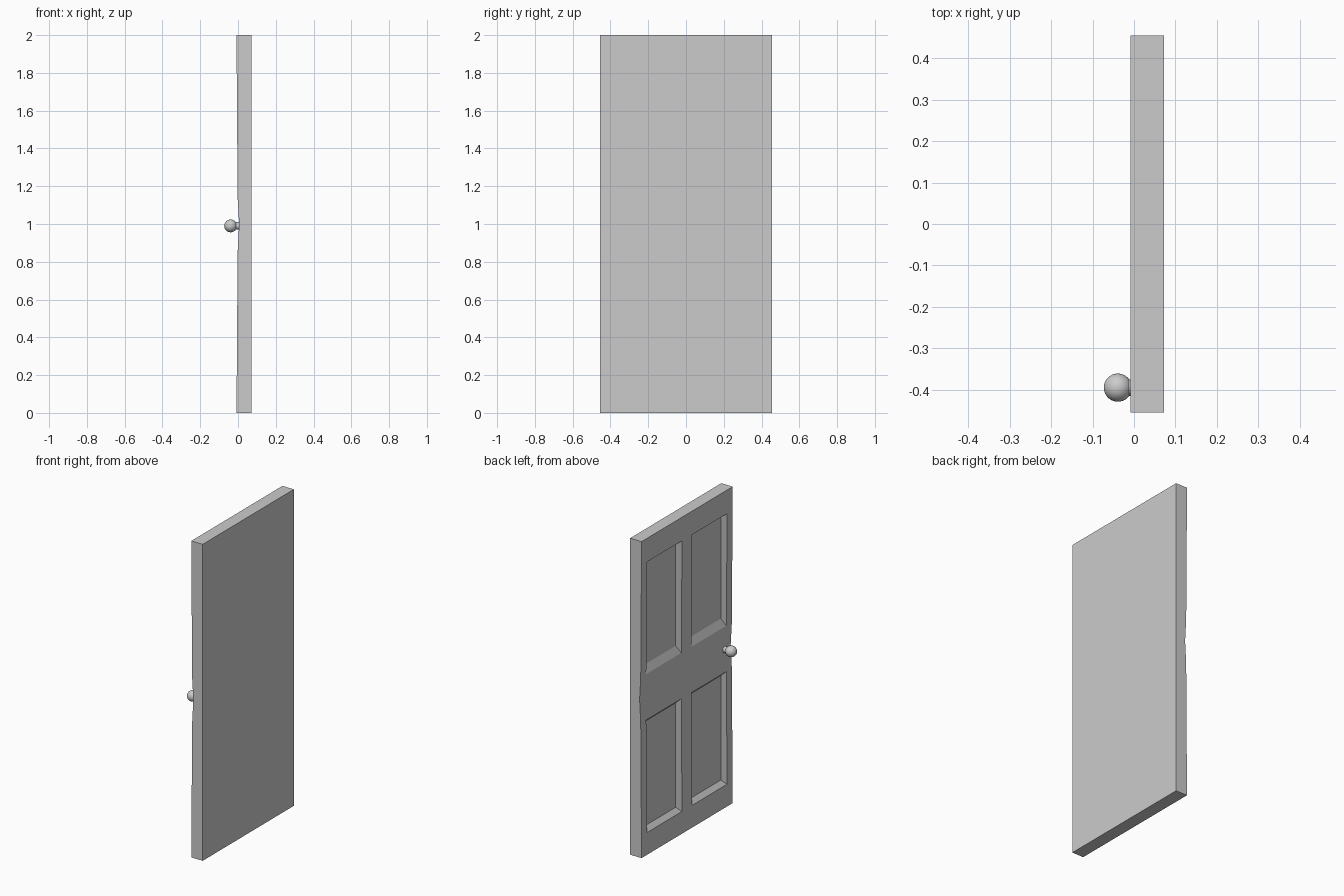
import bpy, bmesh, math

if "Cube" in bpy.data.objects:
    bpy.data.objects.remove(bpy.data.objects["Cube"])

# Grid lines of the panelled face; its surface dips slightly at mid height
YS = [-0.455, -0.40, -0.05, 0.05, 0.40, 0.455]
ZS = [0.0, 0.14, 0.85, 1.0, 1.14, 1.85, 2.0]
XS = [-0.008, -0.007, -0.002, 0.006, -0.002, -0.007, -0.008]
BACK, FLOOR = 0.072, 0.018
# Bottom bevel width for each row that holds sunken panels
PANEL_ROWS = {1: 0.03, 4: 0.05}
PANEL_COLS = (1, 3)


def make_door():
    bm = bmesh.new()
    front = [[bm.verts.new((x, y, z)) for y in YS] for x, z in zip(XS, ZS)]
    for j in range(len(ZS) - 1):
        for i in range(len(YS) - 1):
            ring = [front[j][i], front[j + 1][i],
                    front[j + 1][i + 1], front[j][i + 1]]
            if j in PANEL_ROWS and i in PANEL_COLS:
                # sunken panel with sloping sides
                y0, y1 = YS[i] + 0.027, YS[i + 1] - 0.027
                z0, z1 = ZS[j] + PANEL_ROWS[j], ZS[j + 1] - 0.02
                inner = [bm.verts.new((FLOOR, y, z)) for y, z in
                         ((y0, z0), (y0, z1), (y1, z1), (y1, z0))]
                for k in range(4):
                    n = (k + 1) % 4
                    bm.faces.new((ring[k], ring[n], inner[n], inner[k]))
                bm.faces.new(inner)
            else:
                bm.faces.new(ring)
    # flat edges and flat back
    left = [row[0] for row in front]
    right = [row[-1] for row in front]
    b = [bm.verts.new((BACK, y, z)) for y, z in
         ((YS[0], 0), (YS[-1], 0), (YS[-1], 2), (YS[0], 2))]
    bm.faces.new(b)
    bm.faces.new(left + [b[3], b[0]])
    bm.faces.new(right + [b[2], b[1]])
    bm.faces.new(front[0] + [b[1], b[0]])
    bm.faces.new(front[-1] + [b[2], b[3]])
    bmesh.ops.recalc_face_normals(bm, faces=bm.faces)
    mesh = bpy.data.meshes.new("door_leaf")
    bm.to_mesh(mesh)
    bm.free()
    bpy.context.collection.objects.link(bpy.data.objects.new("door_leaf", mesh))


make_door()

# Round knob and its short stem
KY, KZ = -0.395, 0.99
bpy.ops.mesh.primitive_uv_sphere_add(segments=32, ring_count=16, radius=0.034,
                                     location=(-0.039, KY, KZ),
                                     rotation=(0, math.pi / 2, 0))
bpy.context.object.name = "knob"
bpy.ops.object.shade_smooth_by_angle()
bpy.ops.mesh.primitive_cylinder_add(vertices=32, radius=0.02, depth=0.04,
                                    location=(-0.008, KY, KZ),
                                    rotation=(0, math.pi / 2, 0))
bpy.context.object.name = "knob_stem"
bpy.ops.object.shade_smooth_by_angle()
